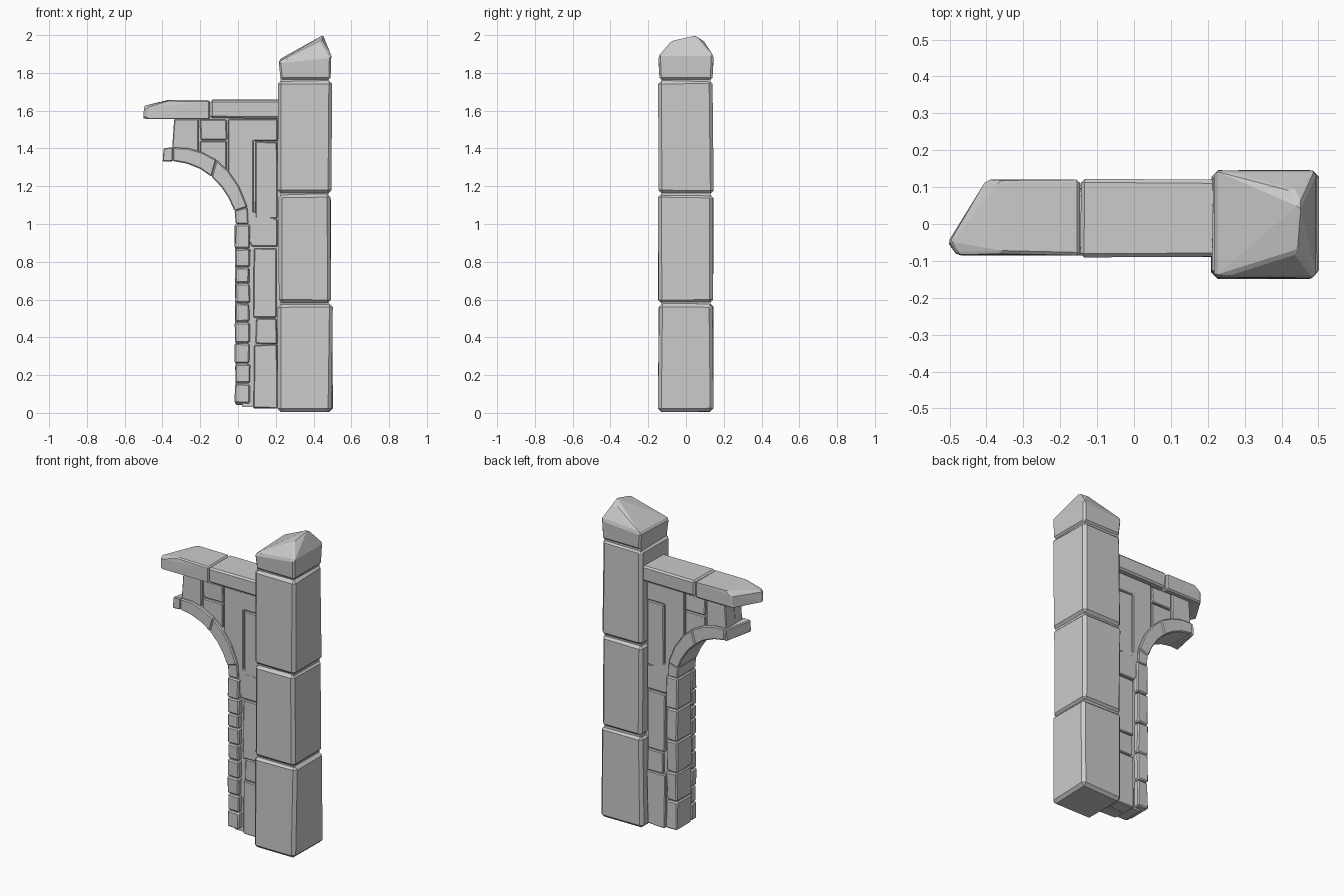
import bpy, bmesh, math, random

random.seed(4)


def finish(name, bm, bevel):
    bmesh.ops.recalc_face_normals(bm, faces=bm.faces)
    me = bpy.data.meshes.new(name)
    bm.to_mesh(me)
    bm.free()
    ob = bpy.data.objects.new(name, me)
    bpy.context.collection.objects.link(ob)
    if bevel:
        m = ob.modifiers.new("worn_edges", 'BEVEL')
        m.width = bevel
        m.segments = 1
        m.limit_method = 'ANGLE'
        m.angle_limit = math.radians(35)
    return ob


def prism(name, profile, y0, y1, bevel=0.006, jitter=0.0, back_shift=None):
    """Extrude an (x, z) outline along y; back_shift skews single points."""
    bm = bmesh.new()
    j = lambda: random.uniform(-jitter, jitter)
    front = [bm.verts.new((x + j(), y0 + j(), z + j() * 0.6)) for x, z in profile]
    shift = back_shift or {}
    back = [bm.verts.new((x + shift.get(i, 0) + j(), y1 + j(), z + j() * 0.6))
            for i, (x, z) in enumerate(profile)]
    bm.faces.new(front)
    bm.faces.new(back[::-1])
    n = len(profile)
    for i in range(n):
        k = (i + 1) % n
        bm.faces.new((front[i], front[k], back[k], back[i]))
    return finish(name, bm, bevel)


def block(name, x0, x1, y0, y1, z0, z1, bevel=0.006, jitter=0.003):
    return prism(name, [(x0, z0), (x1, z0), (x1, z1), (x0, z1)], y0, y1, bevel, jitter)


def hull(name, pts, bevel):
    bm = bmesh.new()
    for p in pts:
        bm.verts.new(p)
    res = bmesh.ops.convex_hull(bm, input=bm.verts)
    loose = [v for v in bm.verts if not v.link_faces]
    bmesh.ops.delete(bm, geom=loose, context='VERTS')
    bmesh.ops.dissolve_limit(bm, angle_limit=0.03, verts=bm.verts, edges=bm.edges)
    return finish(name, bm, bevel)


# Pillar: three large stones
for i, (z0, z1, x0, x1) in enumerate([(0.005, 0.578, 0.212, 0.498),
                                      (0.582, 1.158, 0.212, 0.490),
                                      (1.162, 1.76, 0.214, 0.494)]):
    block(f"pillar_stone_{i}", x0, x1, -0.145, 0.143, z0, z1, 0.018, 0.005)
block("pillar_core", 0.225, 0.48, -0.13, 0.13, 0.02, 1.8, 0, 0)

# Pillar cap with an off-centre peak
hull("pillar_cap", [(0.225, -0.14, 1.765), (0.49, -0.14, 1.765),
                    (0.225, 0.14, 1.765), (0.49, 0.14, 1.765),
                    (0.216, -0.146, 1.86), (0.494, -0.146, 1.89),
                    (0.216, 0.146, 1.87), (0.494, 0.146, 1.89),
                    (0.45, 0.05, 2.0), (0.44, -0.075, 1.972),
                    (0.43, 0.09, 1.975)], 0.01)

# Coping: straight stone and a broken end stone
block("coping_stone", -0.143, 0.225, -0.088, 0.12, 1.56, 1.658, 0.01, 0.003)
hull("coping_end_stone", [(-0.147, -0.085, 1.555), (-0.147, 0.12, 1.555),
                          (-0.147, -0.085, 1.655), (-0.147, 0.12, 1.655),
                          (-0.48, -0.085, 1.555), (-0.505, -0.05, 1.56),
                          (-0.40, 0.12, 1.555), (-0.48, -0.083, 1.62),
                          (-0.50, -0.05, 1.625), (-0.40, 0.12, 1.63),
                          (-0.35, -0.08, 1.658), (-0.365, 0.118, 1.658)], 0.008)

# Arch band: matching points along its inner and outer edge
inner = [(-0.40, 1.33), (-0.345, 1.333), (-0.27, 1.32), (-0.20, 1.292), (-0.14, 1.25),
         (-0.09, 1.198), (-0.05, 1.138), (-0.018, 1.068)]
outer = [(-0.395, 1.402), (-0.345, 1.405), (-0.265, 1.402), (-0.19, 1.38), (-0.115, 1.34),
         (-0.05, 1.28), (0.005, 1.20), (0.05, 1.09)]
prism("arch_broken_end", [inner[0], inner[1], outer[1], outer[0]], -0.085, 0.11,
      0.005, 0, {0: 0.04, 3: 0.04})
for name, a, b in (("arch_stone_upper", 1, 4), ("arch_stone_lower", 4, 7)):
    prism(name, inner[a:b + 1] + outer[a:b + 1][::-1], -0.085, 0.11, 0.006)

# Wall body filling the space between arch, jamb and pillar
mid = [((a[0] + b[0]) / 2, (a[1] + b[1]) / 2) for a, b in zip(inner, outer)]
prism("wall_core", [(-0.335, 1.57), (-0.35, 1.37)] + mid[2:] +
      [(0.02, 0.03), (0.23, 0.03), (0.23, 1.57)], -0.052, 0.078, 0)

# Raised wall stones, the same layout on front and back
stones = [(0.083, 0.208, 0.025, 0.36), (0.095, 0.205, 0.365, 0.50), (0.083, 0.205, 0.505, 0.87),
          (0.09, 0.208, 1.03, 1.435), (-0.20, -0.06, 1.445, 1.552)]
shaped = [[(-0.35, 1.38), (-0.21, 1.37), (-0.208, 1.555), (-0.338, 1.555)],
          [(-0.20, 1.36), (-0.06, 1.265), (-0.06, 1.44), (-0.20, 1.44)],
          [(-0.052, 1.24), (0.03, 1.09), (0.083, 1.03), (0.083, 1.44),
           (0.21, 1.44), (0.21, 1.555), (-0.052, 1.555)],
          [(0.0, 1.0), (0.075, 0.88), (0.208, 0.88), (0.208, 1.025), (0.045, 1.08), (0.0, 1.08)]]
for side, y0, y1 in (("front", -0.068, 0.01), ("back", 0.012, 0.094)):
    for i, (x0, x1, z0, z1) in enumerate(stones):
        block(f"wall_stone_{side}_{i}", x0, x1, y0, y1, z0, z1, 0.005, 0.003)
    for i, prof in enumerate(shaped):
        prism(f"wall_shaped_stone_{side}_{i}", prof, y0, y1, 0.005)

# Jamb: small bricks in front, taller ones behind
layers = {"front": (-0.085, -0.035, [0.05, 0.155, 0.26, 0.37, 0.48, 0.58, 0.685, 0.77, 0.87, 1.0]),
          "back": (-0.037, 0.11, [0.04, 0.22, 0.40, 0.60, 0.80, 1.0])}
for side, (y0, y1, zs) in layers.items():
    for i, (z0, z1) in enumerate(zip(zs, zs[1:])):
        block(f"jamb_brick_{side}_{i}", -0.015, 0.062, y0, y1, z0 + 0.002, z1 - 0.002, 0.007, 0.004)
block("jamb_core", -0.005, 0.05, -0.07, 0.095, 0.05, 1.02, 0, 0)
prism("jamb_springer", [(-0.012, 1.0), (0.055, 1.0), (0.05, 1.09), (-0.018, 1.07)],
      -0.08, 0.105, 0.005)
